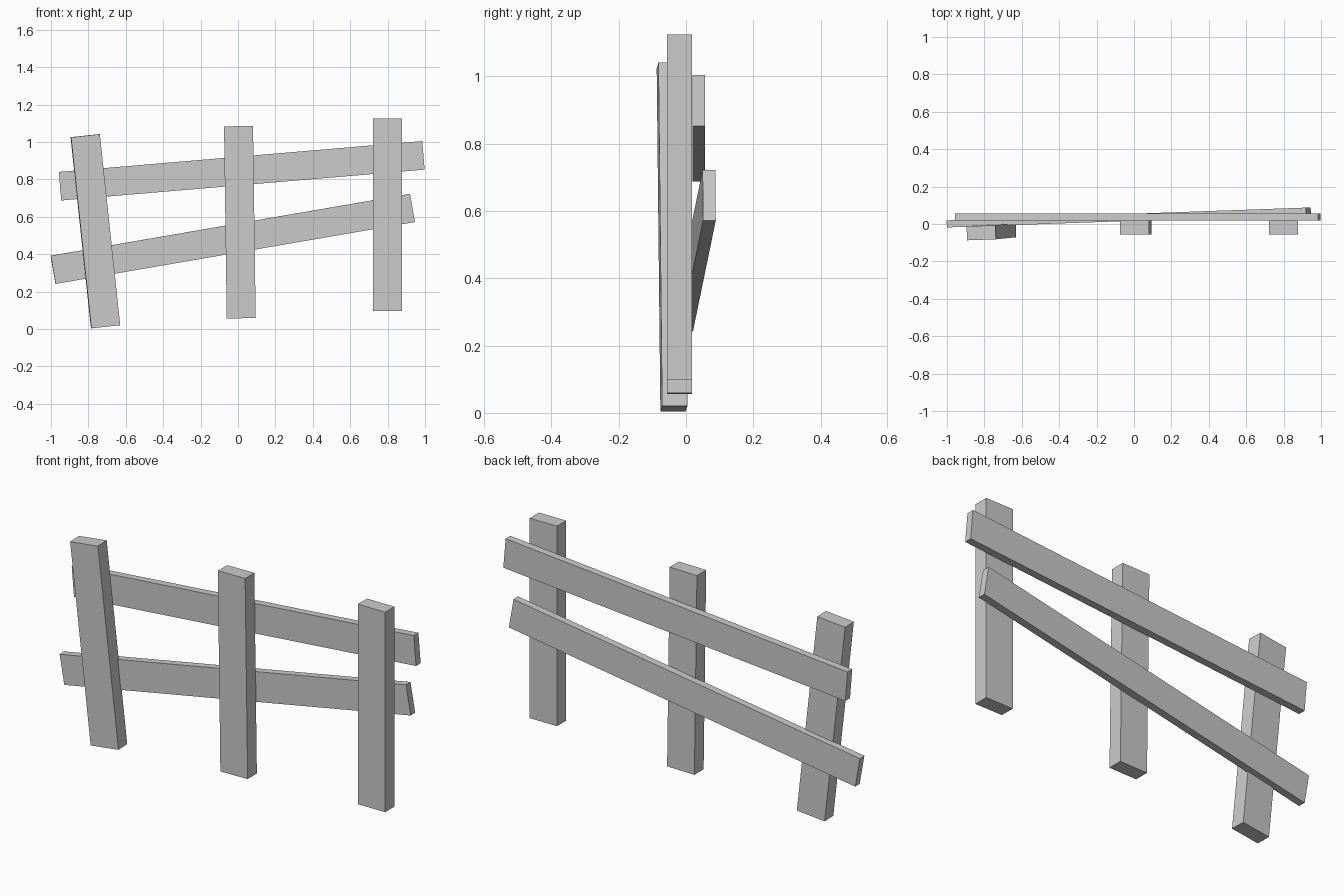
import bpy
from math import radians

if "Cube" in bpy.data.objects:
    bpy.data.objects.remove(bpy.data.objects["Cube"])


def board(name, center, size, angles=(0, 0, 0)):
    """Plain box with the given centre, size and rotation in degrees."""
    bpy.ops.mesh.primitive_cube_add(size=1, location=center,
                                    rotation=[radians(a) for a in angles])
    ob = bpy.context.object
    ob.name = name
    ob.scale = size
    bpy.ops.object.transform_apply(location=False, rotation=False, scale=True)
    return ob


# Upright posts, the left one leaning outwards
POST = (0.155, 0.075, 1.027)
board("post_left", (-0.7625, -0.0415, 0.523), POST, (0.4, -6.1, 2))
board("post_middle", (0.01, -0.0195, 0.571), POST, (0, -0.8, 0))
board("post_right", (0.798, -0.0195, 0.611), POST)

# Sloping rails nailed to the back of the posts
RAIL = (1.95, 0.038, 0.153)
board("rail_upper", (0.02, 0.038, 0.846), RAIL, (0, -4.85, 0))
board("rail_lower", (-0.028, 0.035, 0.482), RAIL, (0, -9.76, 2.03))
